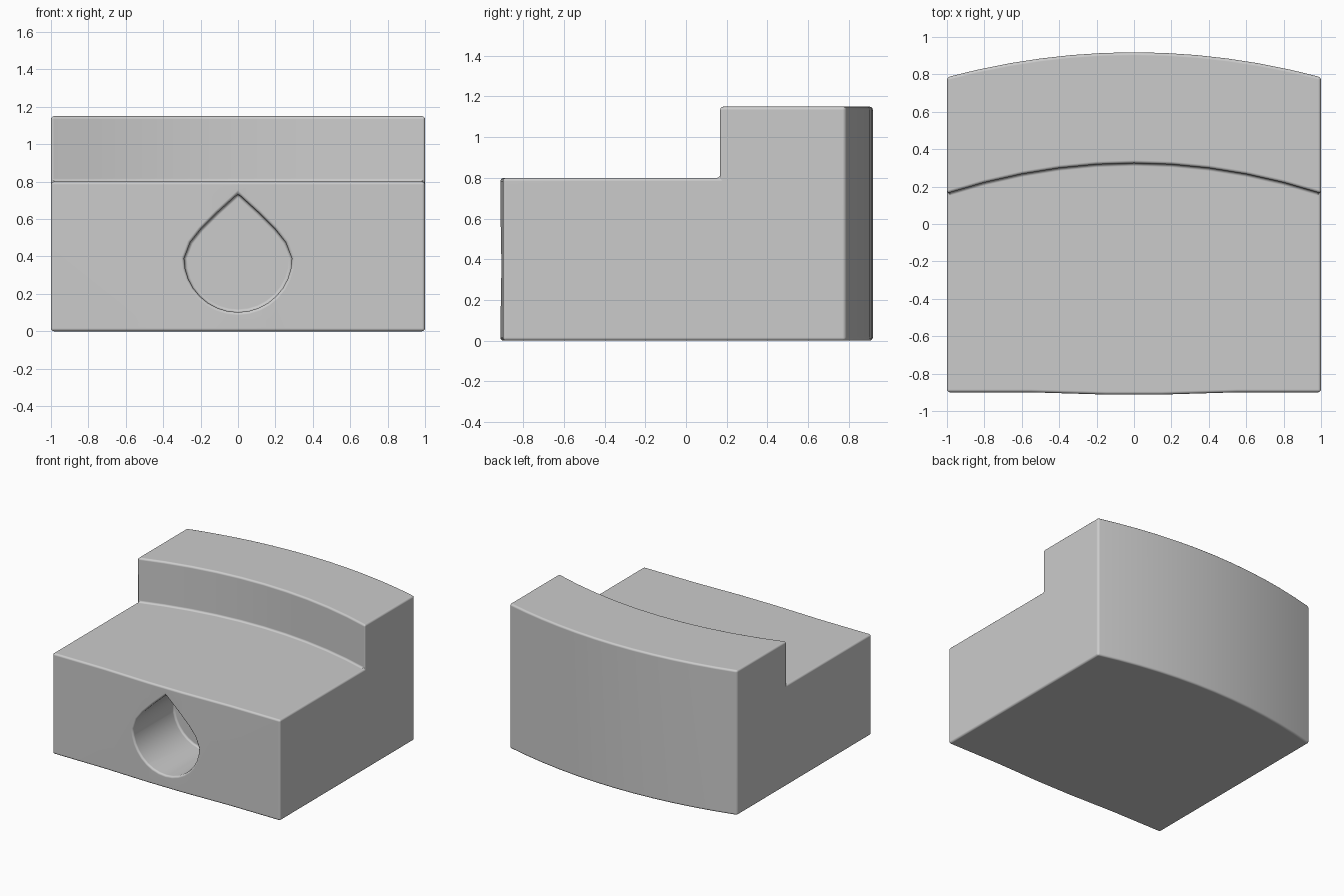
import bpy, bmesh, math
from mathutils import Vector

cube = bpy.data.objects.get("Cube")
if cube:
    bpy.data.objects.remove(cube, do_unlink=True)

grey = bpy.data.materials.new("plain grey")
grey.use_nodes = True
grey.diffuse_color = (0.6, 0.6, 0.6, 1)
grey.node_tree.nodes["Principled BSDF"].inputs["Base Color"].default_value = (0.6, 0.6, 0.6, 1)


def prism(name, outline, offset):
    """Extrude a closed outline by an offset."""
    bm = bmesh.new()
    face = bm.faces.new([bm.verts.new(p) for p in outline])
    new = bmesh.ops.extrude_face_region(bm, geom=[face])["geom"]
    bmesh.ops.translate(bm, vec=Vector(offset),
                        verts=[v for v in new if isinstance(v, bmesh.types.BMVert)])
    bmesh.ops.recalc_face_normals(bm, faces=bm.faces)
    mesh = bpy.data.meshes.new(name)
    bm.to_mesh(mesh)
    bm.free()
    mesh.materials.append(grey)
    obj = bpy.data.objects.new(name, mesh)
    bpy.context.collection.objects.link(obj)
    return obj


def arc(middle, drop, width=1.0, n=12):
    """Shallow bow across x, highest at the middle."""
    return [(width * (1 - 2 * i / n), middle - drop * (1 - 2 * i / n) ** 2)
            for i in range(n + 1)]


# Block with a bowed back and a barely bowed front
front = [(-1, -0.9), (-0.55, -0.9), (-0.15, -0.912),
         (0.15, -0.912), (0.55, -0.9), (1, -0.9)]
block = prism("stepped_block", [(x, y, 0) for x, y in front + arc(0.918, 0.133)], (0, 0, 1.15))

# Space above the lower step, following the bow
step = [(-1.2, -1.2), (1.2, -1.2)] + arc(0.325, 0.233, 1.2)
step_cutter = prism("step_cutter", [(x, y, 0.8) for x, y in step], (0, 0, 1))

# Blind teardrop hole in the front
side = [(0.11, 0.635), (0.2, 0.545), (0.255, 0.475)]
round_part = [(0.288 * math.cos(a), 0.39 + 0.288 * math.sin(a))
              for a in (math.radians(-11.25 * i) for i in range(17))]
drop = [(0, 0.735)] + side + round_part + [(-x, z) for x, z in reversed(side)]
hole_cutter = prism("hole_cutter", [(x, -1.2, z) for x, z in drop], (0, 0.8, 0))

bpy.context.view_layer.objects.active = block
for cutter in (step_cutter, hole_cutter):
    cutter.hide_render = True
    mod = block.modifiers.new("cut", "BOOLEAN")
    mod.operation = "DIFFERENCE"
    mod.solver = "EXACT"
    mod.object = cutter
    bpy.ops.object.modifier_apply(modifier=mod.name)
    bpy.data.objects.remove(cutter, do_unlink=True)

# Softened edges
bevel = block.modifiers.new("soft edges", "BEVEL")
bevel.width = 0.016
bevel.segments = 3
bevel.limit_method = "ANGLE"
bevel.angle_limit = math.radians(40)
bpy.ops.object.modifier_apply(modifier=bevel.name)

bpy.ops.object.select_all(action="DESELECT")
block.select_set(True)
bpy.ops.object.shade_smooth_by_angle(angle=math.radians(40))
weighted = block.modifiers.new("even shading", "WEIGHTED_NORMAL")
weighted.keep_sharp = True
